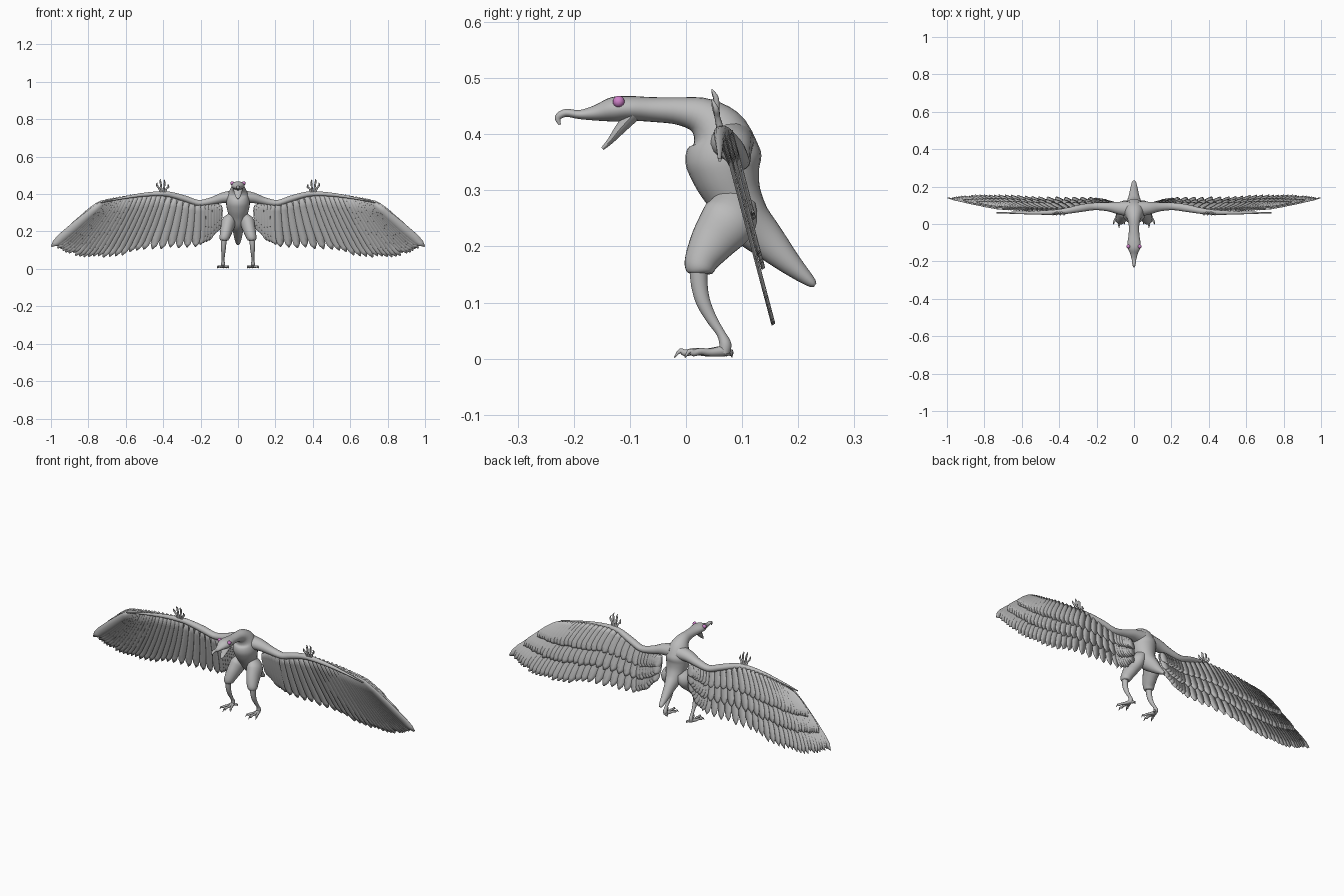
import bpy, bmesh, math, random
from mathutils import Vector

if "Cube" in bpy.data.objects:
    bpy.data.objects.remove(bpy.data.objects["Cube"])

random.seed(4)


def material(name, rgb):
    m = bpy.data.materials.new(name)
    m.diffuse_color = (*rgb, 1)
    m.use_nodes = True
    m.node_tree.nodes["Principled BSDF"].inputs["Base Color"].default_value = m.diffuse_color
    return m


GREY = material("plain grey", (0.5, 0.5, 0.5))
PINK = material("eye pink", (0.62, 0.22, 0.58))


def finish(name, bm, mat, mirror=True, solid=0):
    bmesh.ops.recalc_face_normals(bm, faces=bm.faces)
    me = bpy.data.meshes.new(name)
    bm.to_mesh(me)
    bm.free()
    me.materials.append(mat)
    ob = bpy.data.objects.new(name, me)
    bpy.context.collection.objects.link(ob)
    if solid:
        s = ob.modifiers.new("thickness", 'SOLIDIFY')
        s.thickness = solid
        s.offset = 0
    if mirror:
        ob.modifiers.new("mirror", 'MIRROR').use_mirror_merge = False
    bpy.ops.object.select_all(action='DESELECT')
    ob.select_set(True)
    bpy.context.view_layer.objects.active = ob
    bpy.ops.object.shade_smooth_by_angle(angle=math.radians(50))
    return ob


def spline(pts, steps):
    """Catmull-Rom through tuples of any length."""
    out = []
    for i in range(len(pts) - 1):
        p = [pts[max(0, min(len(pts) - 1, i + k))] for k in (-1, 0, 1, 2)]
        for s in range(steps):
            t = s / steps
            out.append([0.5 * (2 * b + (c - a) * t + (2 * a - 5 * b + 4 * c - d) * t * t
                               + (3 * b - a - 3 * c + d) * t ** 3) for a, b, c, d in zip(*p)])
    out.append(list(pts[-1]))
    return out


def tube(bm, rings, ref=(1, 0, 0), sides=14, steps=4):
    """Loft ellipses (x, y, z, radius along ref, other radius)."""
    rings = spline(rings, steps)
    cs = [Vector(r[:3]) for r in rings]
    loops = []
    for i, r in enumerate(rings):
        t = (cs[min(i + 1, len(cs) - 1)] - cs[max(i - 1, 0)]).normalized()
        u = Vector(ref)
        u = (u - t * u.dot(t)).normalized()
        v = t.cross(u)
        loops.append([bm.verts.new(cs[i] + u * max(r[3], .001) * math.cos(a) + v * max(r[4], .001) * math.sin(a))
                      for a in (2 * math.pi * k / sides for k in range(sides))])
    for p, q in zip(loops, loops[1:]):
        for k in range(sides):
            n = (k + 1) % sides
            bm.faces.new((p[k], p[n], q[n], q[k]))
    bm.faces.new(loops[0][::-1])
    bm.faces.new(loops[-1])


# Beak, head, neck, torso and tail in one sweep: y, z, half width, half depth
BODY = [(-.225, .417, .002, .002), (-.228, .430, .005, .006), (-.214, .438, .009, .007),
        (-.190, .435, .012, .008), (-.160, .438, .020, .014), (-.130, .444, .033, .022),
        (-.100, .446, .035, .022), (-.060, .444, .029, .022), (-.010, .441, .028, .025),
        (.030, .431, .036, .035), (.058, .402, .052, .053), (.066, .360, .063, .068),
        (.073, .325, .060, .060), (.088, .285, .050, .048), (.108, .248, .043, .043),
        (.142, .213, .030, .034), (.185, .170, .021, .021), (.221, .138, .012, .010),
        (.230, .131, .006, .004)]
bm = bmesh.new()
tube(bm, [(0, *r) for r in BODY], sides=24)
finish("body", bm, GREY, mirror=False)

# Open lower jaw
bm = bmesh.new()
tube(bm, [(0, -.095, .434, .028, .013), (0, -.117, .410, .021, .010),
          (0, -.134, .389, .014, .006), (0, -.149, .374, .006, .003)])
finish("lower_jaw", bm, GREY, mirror=False)

# Eyes
bm = bmesh.new()
bmesh.ops.create_uvsphere(bm, u_segments=16, v_segments=10, radius=.0105)
bmesh.ops.translate(bm, verts=bm.verts, vec=(.030, -.12, .458))
finish("eyes", bm, PINK)

# Thighs
bm = bmesh.new()
tube(bm, [(.034, .090, .285, .020, .035), (.050, .078, .250, .038, .050),
          (.060, .050, .212, .034, .042), (.069, .030, .180, .029, .032),
          (.075, .023, .159, .024, .026), (.076, .022, .152, .016, .018)], sides=18)
finish("thighs", bm, GREY)

# Shins
bm = bmesh.new()
tube(bm, [(.076, .022, .165, .017, .017), (.077, .024, .130, .014, .015),
          (.078, .031, .100, .012, .013), (.079, .046, .070, .009, .010),
          (.080, .062, .045, .008, .008), (.080, .070, .026, .011, .011),
          (.080, .068, .010, .010, .010)])
finish("shins", bm, GREY)

# Feet: three front toes and one hind toe, each ending in a hooked claw
bm = bmesh.new()
for tx, ty in ((-.032, -.002), (0, -.021), (.032, -.002), (-.020, .082)):
    def at(f, z, r):
        return (.08 + tx * f, .068 + (ty - .068) * f, z, r, r)
    tube(bm, [at(0, .014, .010), at(.35, .011, .007), at(.6, .013, .006),
              at(.78, .010, .006), at(.88, .014, .004), at(1, .002, .001)], sides=8, steps=3)
finish("feet", bm, GREY)

# Wing arms
bm = bmesh.new()
tube(bm, [(.025, .080, .386, .042, .036), (.080, .085, .380, .034, .029),
          (.140, .092, .363, .024, .021), (.210, .094, .352, .020, .017),
          (.280, .085, .374, .020, .017), (.360, .070, .397, .016, .015),
          (.420, .063, .402, .014, .013), (.520, .060, .395, .010, .010),
          (.640, .060, .375, .006, .006), (.735, .060, .354, .003, .003)], ref=(0, 1, 0))
finish("wing_arms", bm, GREY)

# Clawed fingers standing up from the wrists
bm = bmesh.new()
for tx, tz in ((.372, .455), (.392, .478), (.414, .480), (.432, .462)):
    bx = .402 + (tx - .402) * .3
    tube(bm, [(bx, .063, .402, .007, .007), ((bx + tx) / 2, .056, .43, .005, .005),
              (tx, .054, tz - .018, .005, .005), (tx + .002, .049, tz - .006, .003, .003),
              (tx - .001, .046, tz, .001, .001)], sides=8, steps=3)
finish("wing_fingers", bm, GREY)

# Feather guide in the wing plane: root x, root z, tip x, tip z
GUIDE = [(.10, .34, .115, .20), (.14, .36, .16, .14), (.20, .35, .21, .118),
         (.30, .38, .36, .105), (.40, .40, .52, .090), (.48, .398, .64, .068),
         (.56, .390, .75, .055), (.62, .379, .83, .060), (.67, .369, .90, .075),
         (.70, .361, .955, .095), (.725, .354, .998, .120)]
BACK = Vector((0, .965, .26))
SHAPE = [(0, .45), (.2, .8), (.5, 1), (.8, 1), (.92, .75), (1, .12)]


def on_wing(x, z, lift):
    return Vector((x, .066 + (.40 - z) * .265, z)) + BACK * lift


def feather_row(name, count, length, width, lift):
    bm = bmesh.new()
    for i in range(count):
        f = i / (count - 1) * (len(GUIDE) - 1)
        k = min(int(f), len(GUIDE) - 2)
        rx, rz, tx, tz = (a + (b - a) * (f - k) for a, b in zip(GUIDE[k], GUIDE[k + 1]))
        ln = length * (random.uniform(.95, 1.0) if 0 < i < count - 1 else 1)
        root = on_wing(rx, rz, lift)
        tip = on_wing(rx + (tx - rx) * ln, rz + (tz - rz) * ln, lift)
        side = (tip - root).cross(BACK).normalized()
        rows = []
        for t, w in SHAPE:
            c = root.lerp(tip, t)
            h = side * width * w / 2
            rows.append([bm.verts.new(p) for p in
                         (c - h - BACK * .003, c + BACK * .002, c + h + BACK * .003)])
        for p, q in zip(rows, rows[1:]):
            for j in (0, 1):
                bm.faces.new((p[j], p[j + 1], q[j + 1], q[j]))
    finish(name, bm, GREY, solid=.0015)


feather_row("flight_feathers", 34, 1.0, .046, 0)
feather_row("middle_coverts", 32, .70, .046, .008)
feather_row("upper_coverts", 32, .42, .044, .015)
